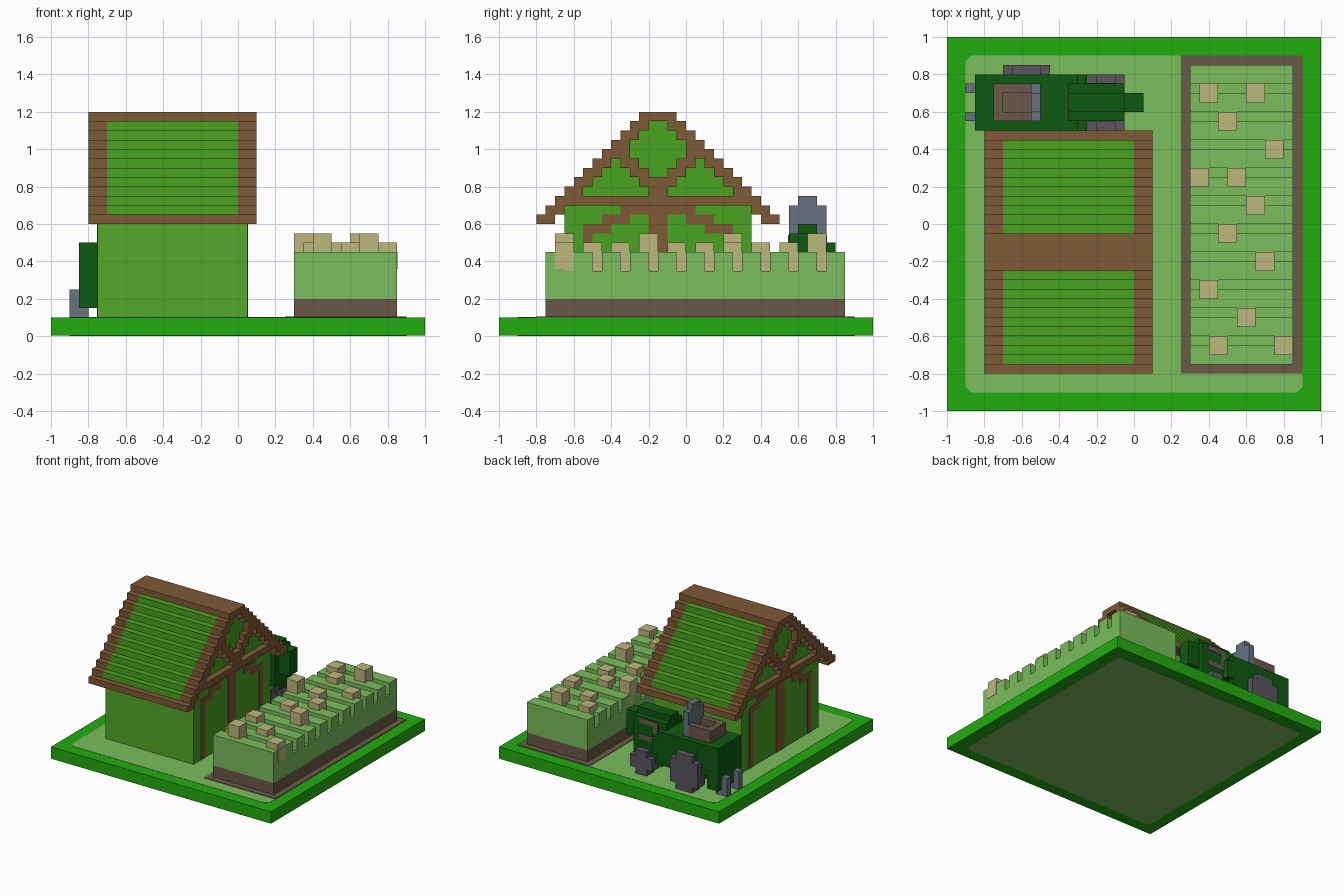
import bpy, bmesh
from mathutils import Vector

cube = bpy.data.objects.get("Cube")
if cube:
    bpy.data.objects.remove(cube, do_unlink=True)


def material(name, hexcode):
    """Flat colour from an sRGB hex code."""
    def lin(c):
        return c / 12.92 if c <= 0.04045 else ((c + 0.055) / 1.055) ** 2.4
    rgb = [lin(int(hexcode[i:i + 2], 16) / 255) for i in (0, 2, 4)] + [1]
    m = bpy.data.materials.new(name)
    m.use_nodes = True
    m.diffuse_color = rgb
    bsdf = m.node_tree.nodes["Principled BSDF"]
    bsdf.inputs["Base Color"].default_value = rgb
    bsdf.inputs["Roughness"].default_value = 0.9
    return m


BASE = material("bright_green", "22AC0F")
PALE = material("pale_green", "7ABD5C")
ROOF = material("leaf_green", "4AA321")
WALL = material("wall_green", "55A829")
TIMBER = material("timber_brown", "7F5A35")
SOIL = material("soil_brown", "6B5848")
STRAW = material("straw", "BDB77B")
DARK = material("dark_green", "0D5A10")
TYRE = material("tyre_grey", "5A575F")
STEEL = material("steel_blue", "687280")


def boxes(name, blocks, *mats):
    """One object from blocks given as (x0, x1, y0, y1, z0, z1)."""
    bm = bmesh.new()
    for x0, x1, y0, y1, z0, z1 in blocks:
        vs = bmesh.ops.create_cube(bm, size=1)["verts"]
        for v in vs:
            v.co = Vector((x1 if v.co.x > 0 else x0,
                           y1 if v.co.y > 0 else y0,
                           z1 if v.co.z > 0 else z0))
    bm.normal_update()
    if len(mats) > 1:  # second colour on faces looking along x
        for f in bm.faces:
            f.material_index = int(abs(f.normal.x) > 0.5)
    me = bpy.data.meshes.new(name)
    bm.to_mesh(me)
    bm.free()
    for m in mats:
        me.materials.append(m)
    ob = bpy.data.objects.new(name, me)
    bpy.context.scene.collection.objects.link(ob)
    return ob


def mirror_y(blocks, yc):
    """Blocks written as distances from the line y = yc, on both sides."""
    out = []
    for x0, x1, a, b, z0, z1 in blocks:
        out += [(x0, x1, yc + a, yc + b, z0, z1), (x0, x1, yc - b, yc - a, z0, z1)]
    return out


def chamfered_plate(name, r, c, z0, z1, mat):
    """Square plate with cut corners."""
    bm = bmesh.new()
    pts = [(r, r - c), (r - c, r), (c - r, r), (-r, r - c),
           (-r, c - r), (c - r, -r), (r - c, -r), (r, c - r)]
    f = bm.faces.new([bm.verts.new((x, y, z0)) for x, y in pts])
    top = bmesh.ops.extrude_face_region(bm, geom=[f])["geom"]
    for v in top:
        if isinstance(v, bmesh.types.BMVert):
            v.co.z = z1
    bmesh.ops.recalc_face_normals(bm, faces=bm.faces)
    me = bpy.data.meshes.new(name)
    bm.to_mesh(me)
    bm.free()
    me.materials.append(mat)
    bpy.context.scene.collection.objects.link(bpy.data.objects.new(name, me))


V = 0.05  # block size

# Ground slab with pale insets above and below
boxes("ground_slab", [(-1, 1, -1, 1, 0.003, 0.1)], BASE)
chamfered_plate("ground_inset", 0.9, 0.03, 0.095, 0.102, PALE)
chamfered_plate("ground_underside", 0.9, 0.03, 0.0, 0.006, PALE)

# Barn: every roof row steps out one block, d is the distance from the ridge line
YC = -0.15
rows = [round(0.6 + V * k, 2) for k in range(12)]


def outer(z):
    return 1.25 - z


walls = [(-0.75, 0.05, 0, 0.5, 0.1, 0.7)]
walls += [(-0.75, 0.05, 0, outer(z) - 0.1, z, z + V) for z in rows[2:-1]]
boxes("barn_walls", mirror_y(walls, YC), WALL, ROOF)

boxes("roof_panels", mirror_y(
    [(-0.7, 0, outer(z) - 0.12, outer(z), z, z + V) for z in rows[1:-1]], YC), ROOF)

trim = [(-0.8, 0.1, 0.55, 0.65, 0.6, 0.65), (-0.8, 0.1, 0, 0.1, 1.15, 1.2)]
for x0, x1 in ((-0.75, -0.7), (0, 0.05)):
    trim += [(x0, x1, outer(z) - 0.1, outer(z), z, z + V) for z in rows[1:-1]]
boxes("roof_trim", mirror_y(trim, YC), TIMBER)

# Gable timber: listed gaps stay open in each row
gaps = {0.65: [(0, 0.5)], 0.7: [], 0.75: [(0.05, 0.4)], 0.8: [(0.1, 0.35)],
        0.85: [(0, 0.05), (0.15, 0.3)], 0.9: [(0, 0.1), (0.2, 0.25)],
        0.95: [(0, 0.15)], 1.0: [(0, 0.15)], 1.05: [(0, 0.1)], 1.1: [(0, 0.05)]}
frame = []
for z, holes in gaps.items():
    start = 0
    for a, b in holes + [(outer(z), 0)]:
        if a > start:
            for x0, x1 in ((-0.8, -0.75), (0.05, 0.1)):
                frame.append((x0, x1, start, a, z, z + V))
        start = b
boxes("gable_frame", mirror_y(frame, YC), TIMBER)

# Painted double door outline on both gable ends
door = [(0, 0.05, 0.1, 0.7), (0.05, 0.2, 0.65, 0.7), (0.15, 0.3, 0.6, 0.65),
        (0.25, 0.4, 0.55, 0.6), (0.35, 0.4, 0.1, 0.55)]
boxes("door_outline", mirror_y(
    [(x, x + 0.006, a, b, z0, z1) for x in (0.048, -0.754)
     for a, b, z0, z1 in door], YC), TIMBER)

# Field: soil bed, crop body and ridges between the furrows
boxes("field_border", [(0.25, 0.9, -0.8, 0.9, 0.1, 0.106)], SOIL)
boxes("field_soil", [(0.3, 0.85, -0.75, 0.85, 0.1, 0.2)], SOIL)
furrows = [-0.65 + 0.15 * k for k in range(10)]
starts = [-0.75] + [f + V for f in furrows]
crop = [(0.3, 0.85, -0.75, 0.85, 0.2, 0.35)]
crop += [(0.3, 0.85, a, b, 0.35, 0.45) for a, b in zip(starts, furrows + [0.85])]
boxes("field_crop", crop, PALE)

# Straw bales: (left edge x, furrow number, top), each with a foot in its furrow
bales = [(0.4, 0, 0.55), (0.75, 0, 0.5), (0.55, 1, 0.5), (0.35, 2, 0.5), (0.65, 3, 0.55),
         (0.45, 4, 0.5), (0.6, 5, 0.5), (0.3, 6, 0.55), (0.5, 6, 0.5), (0.7, 7, 0.5),
         (0.45, 8, 0.5), (0.35, 9, 0.5), (0.6, 9, 0.55)]
straw = [(0.85, 0.853, -0.7, -0.6, 0.36, 0.45)]
for x, k, top in bales:
    y = furrows[k]
    straw += [(x, x + 0.1, y - V, y + V, 0.45, top), (x, x + 0.1, y, y + V, 0.35, 0.45)]
boxes("straw_bales", straw, STRAW)

# Tractor, pointing along +x behind the barn
TY = 0.65
boxes("tractor_body", mirror_y([
    (-0.85, -0.3, 0, 0.15, 0.25, 0.5), (-0.85, -0.75, 0, 0.15, 0.15, 0.25),
    (-0.75, -0.25, 0, 0.1, 0.2, 0.45), (-0.3, -0.25, 0, 0.15, 0.3, 0.45),
    (-0.35, -0.05, 0, 0.1, 0.2, 0.55), (-0.35, -0.05, 0, 0.05, 0.55, 0.6),
    (-0.05, 0.05, 0, 0.05, 0.35, 0.55)], TY), DARK)
boxes("hood_vents", mirror_y([
    (-0.25, -0.1, 0.1, 0.104, 0.5, 0.54), (-0.25, -0.1, 0.1, 0.104, 0.37, 0.41),
    (-0.27, -0.23, 0.1, 0.104, 0.37, 0.54)], TY), SOIL)
boxes("tractor_seat", mirror_y([
    (-0.75, -0.55, 0, 0.1, 0.5, 0.55), (-0.75, -0.55, 0.05, 0.1, 0.55, 0.6),
    (-0.75, -0.7, 0, 0.05, 0.55, 0.6)], TY), SOIL)
boxes("steering_panel", mirror_y([
    (-0.55, -0.5, 0, 0.1, 0.5, 0.7), (-0.55, -0.5, 0, 0.05, 0.7, 0.75)], TY), STEEL)
boxes("hitch", mirror_y([
    (-0.9, -0.85, 0.05, 0.1, 0.1, 0.25), (-0.85, -0.8, 0.05, 0.1, 0.1, 0.15)], TY), STEEL)

# Stepped wheels
boxes("rear_wheels", mirror_y([
    (-0.7, -0.45, 0.1, 0.2, 0.15, 0.35), (-0.65, -0.5, 0.1, 0.2, 0.1, 0.4)], TY), TYRE)
boxes("front_wheels", mirror_y([
    (-0.25, -0.05, 0.05, 0.15, 0.15, 0.25), (-0.2, -0.1, 0.05, 0.15, 0.1, 0.3)], TY), TYRE)
